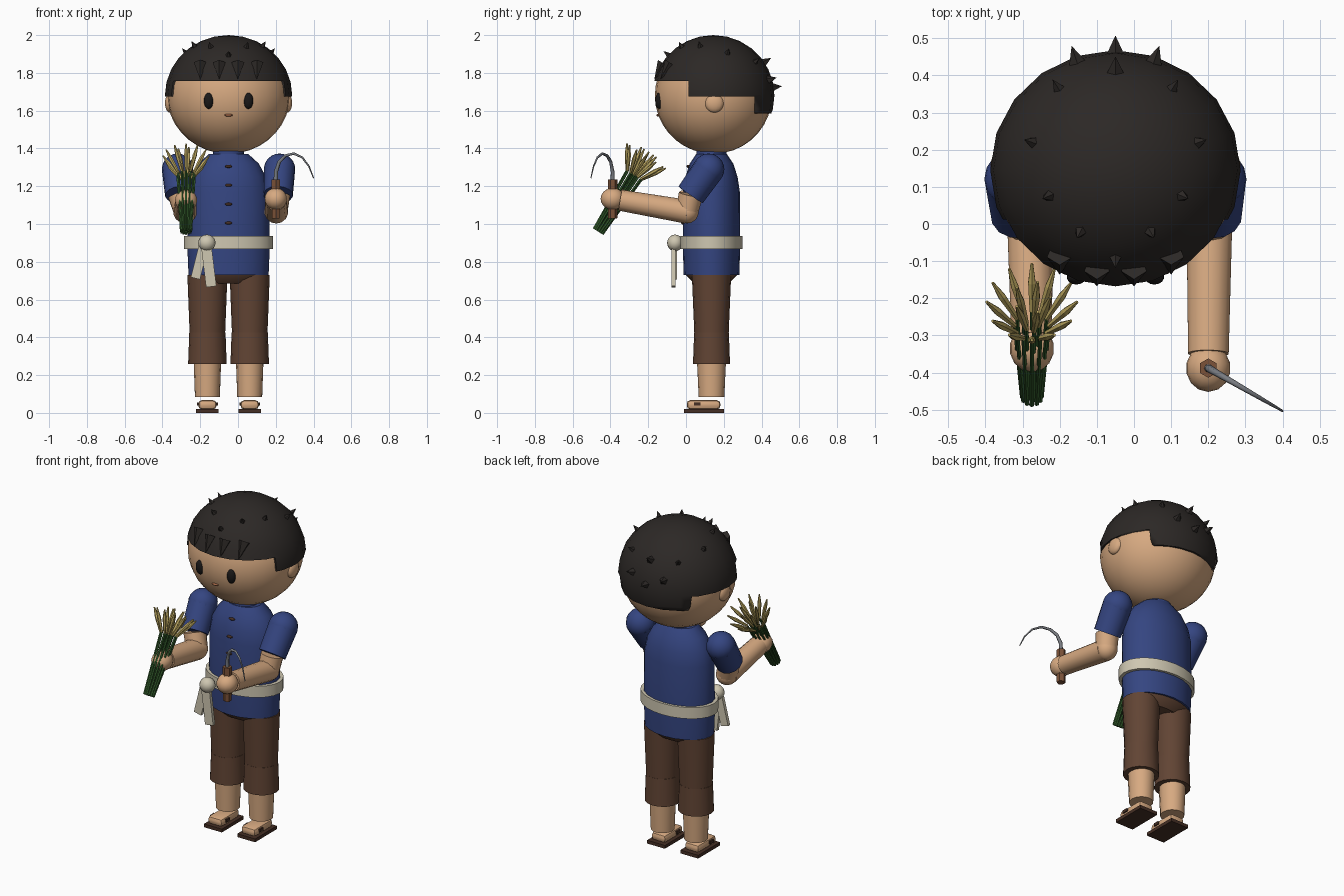
import bpy, bmesh
from math import pi, cos, sin, sqrt, radians
from mathutils import Vector, Matrix

if "Cube" in bpy.data.objects:
    bpy.data.objects.remove(bpy.data.objects["Cube"])

CX, CY = -0.05, 0.135          # body axis


def mat(name, rgb):
    m = bpy.data.materials.new(name)
    m.diffuse_color = (*rgb, 1)
    m.use_nodes = True
    m.node_tree.nodes["Principled BSDF"].inputs["Base Color"].default_value = m.diffuse_color
    return m


SKIN = mat("skin", (0.68, 0.40, 0.22))
BLUE = mat("blue_cloth", (0.035, 0.06, 0.22))
HAIR = mat("hair", (0.025, 0.021, 0.019))
BROWN = mat("brown_cloth", (0.12, 0.058, 0.034))
CREAM = mat("cream_cloth", (0.62, 0.57, 0.44))
DARK = mat("dark_leather", (0.06, 0.028, 0.018))
BLACK = mat("eye_black", (0.01, 0.009, 0.009))
LIP = mat("lip", (0.35, 0.13, 0.06))
WOOD = mat("wood", (0.20, 0.085, 0.04))
STEEL = mat("steel", (0.19, 0.20, 0.22))
GREEN = mat("stalk_green", (0.04, 0.13, 0.03))
GOLD = mat("grain_gold", (0.52, 0.40, 0.12))


def finish(bm, name, m, smooth=40):
    bmesh.ops.recalc_face_normals(bm, faces=bm.faces)
    me = bpy.data.meshes.new(name)
    bm.to_mesh(me)
    bm.free()
    ob = bpy.data.objects.new(name, me)
    bpy.context.collection.objects.link(ob)
    me.materials.append(m)
    bpy.ops.object.select_all(action='DESELECT')
    ob.select_set(True)
    bpy.context.view_layer.objects.active = ob
    if smooth:
        bpy.ops.object.shade_smooth_by_angle(angle=radians(smooth))
    return ob


def ball(name, c, r, m, u=20, v=14):
    bm = bmesh.new()
    bmesh.ops.create_uvsphere(bm, u_segments=u, v_segments=v, radius=1)
    bm.transform(Matrix.Translation(c) @ Matrix.Diagonal((*r, 1)))
    return finish(bm, name, m)


def add_rod(bm, a, b, r1, r2, n):
    a, b = Vector(a), Vector(b)
    d = b - a
    M = Matrix.Translation((a + b) / 2) @ d.to_track_quat('Z', 'Y').to_matrix().to_4x4()
    bmesh.ops.create_cone(bm, cap_ends=True, segments=n, radius1=r1, radius2=r2,
                          depth=d.length, matrix=M)


def rod(name, a, b, r1, r2, m, n=14, smooth=40):
    bm = bmesh.new()
    add_rod(bm, a, b, r1, r2, n)
    return finish(bm, name, m, smooth)


def box(name, c, s, m, rot=0, bevel=0.0):
    bm = bmesh.new()
    bmesh.ops.create_cube(bm, size=1)
    bm.transform(Matrix.Translation(c) @ Matrix.Rotation(rot, 4, 'Y') @ Matrix.Diagonal((*s, 1)))
    if bevel:
        bmesh.ops.bevel(bm, geom=bm.edges[:], offset=bevel, segments=2, profile=0.5, affect='EDGES')
    return finish(bm, name, m)


def lathe(name, prof, m, c=(CX, CY), n=20):
    """Elliptical rings (rx, ry, z) stacked and capped."""
    bm = bmesh.new()
    rings = [[bm.verts.new((c[0] + rx * cos(2 * pi * i / n), c[1] + ry * sin(2 * pi * i / n), z))
              for i in range(n)] for rx, ry, z in prof]
    for p, q in zip(rings, rings[1:]):
        for i in range(n):
            j = (i + 1) % n
            bm.faces.new((p[i], p[j], q[j], q[i]))
    bm.faces.new(rings[0])
    bm.faces.new(rings[-1])
    return finish(bm, name, m)


# head, ears, face
HC = Vector((CX, 0.145, 1.68))
ball("head", HC, (0.325, 0.31, 0.308), SKIN, 28, 18)
ball("mouth", (CX, -0.147, 1.576), (0.022, 0.01, 0.007), LIP, 12, 8)
for s, side in ((-1, "left"), (1, "right")):
    ball(side + "_ear", (CX + s * 0.312, 0.15, 1.64), (0.025, 0.05, 0.05), SKIN, 14, 10)
    ball(side + "_eye", (CX + s * 0.105, -0.143, 1.652), (0.026, 0.02, 0.043), BLACK, 14, 10)

# hair cap with a stepped lower edge
HR = (0.337, 0.323, 0.32)
hair = ball("hair", HC, HR, HAIR, 20, 14)
for y1, z1 in ((0.012, 1.757), (0.362, 1.675), (1.0, 1.585)):
    cut = box("hair_cutter", (CX, y1 - 1, z1 - 1), (2, 2, 2), HAIR)
    cut.hide_render = True
    mod = hair.modifiers.new("trim", 'BOOLEAN')
    mod.operation, mod.object = 'DIFFERENCE', cut
    bpy.context.view_layer.objects.active = hair
    bpy.ops.object.modifier_apply(modifier=mod.name)
    bpy.data.objects.remove(cut)

# hair tufts standing off the cap, and a fringe pointing down
bm = bmesh.new()
tufts = [(0, -0.24, 1), (0, 0.27, 1), (0, 0.32, 1)]
for s in (-1, 1):
    tufts += [(s * 0.095, -0.167, 1), (s * 0.18, -0.07, 1), (s * 0.225, 0.075, 1),
              (s * 0.155, 0.222, 1), (s * 0.105, 0.295, 1)]
for dx, dy, _ in tufts:
    h = sqrt(max(0.004, 1 - (dx / HR[0]) ** 2 - (dy / HR[1]) ** 2)) * HR[2]
    p = Vector((dx, dy, h))
    nrm = Vector((dx / HR[0] ** 2, dy / HR[1] ** 2, h / HR[2] ** 2)).normalized()
    k = 1.35 if dy > 0.25 else 1
    add_rod(bm, HC + p - nrm * 0.012, HC + p + nrm * 0.032 * k, 0.02 * k, 0.0, 5)
for dx in (-0.15, -0.05, 0.05, 0.15):
    y = -HR[1] * sqrt(1 - (dx / HR[0]) ** 2 - (0.18 / HR[2]) ** 2)
    yt = -HR[1] * sqrt(1 - (dx / HR[0]) ** 2 - (0.085 / HR[2]) ** 2)
    add_rod(bm, HC + Vector((dx, y, 0.17)), HC + Vector((dx, yt - 0.005, 0.085)), 0.036, 0.0, 5)
finish(bm, "hair_tufts", HAIR, 0)

# shirt, collar, buttons
lathe("shirt", [(0.212, 0.147, 0.73), (0.217, 0.151, 0.85), (0.215, 0.15, 1.17), (0.198, 0.138, 1.25),
                (0.16, 0.115, 1.32), (0.105, 0.082, 1.37)], BLUE)
lathe("collar", [(0.085, 0.08, 1.34), (0.08, 0.078, 1.395)], BLUE)
for z, y in ((1.305, 0.012), (1.205, -0.008), (1.105, -0.016), (1.005, -0.016)):
    ball("button", (CX, y, z), (0.02, 0.01, 0.008), DARK, 10, 6)

# belt with knot and hanging ends
lathe("belt", [(0.236, 0.165, 0.868), (0.236, 0.165, 0.937)], CREAM, n=24)
ball("belt_knot", (-0.165, -0.058, 0.90), (0.046, 0.042, 0.044), CREAM, 16, 10)
box("belt_end_short", (-0.205, -0.058, 0.795), (0.05, 0.02, 0.17), CREAM, radians(14))
box("belt_end_long", (-0.154, -0.066, 0.77), (0.055, 0.02, 0.205), CREAM, radians(-7))

# trousers, legs, sandals
lathe("hips", [(0.15, 0.09, 0.685), (0.207, 0.135, 0.728), (0.207, 0.145, 0.76)], BROWN)
for s, side in ((-1, "left"), (1, "right")):
    x = CX + s * 0.112
    lathe(side + "_thigh", [(0.094, 0.091, 0.42), (0.106, 0.104, 0.73)], BROWN, (x, CY), 16)
    lathe(side + "_cuff", [(0.102, 0.098, 0.26), (0.096, 0.092, 0.425)], BROWN, (x, CY), 16)
    lathe(side + "_calf", [(0.066, 0.068, 0.085), (0.073, 0.077, 0.28)], SKIN, (x, CY), 16)
    box(side + "_foot", (x, 0.093, 0.043), (0.096, 0.178, 0.048), SKIN, bevel=0.018)
    box(side + "_sole", (x, 0.095, 0.01), (0.12, 0.21, 0.02), DARK)
    box(side + "_sandal_strap", (x, 0.06, 0.047), (0.11, 0.035, 0.018), DARK)

# arms: shoulder, sleeve, elbow, forearm, hand
for side, sh, sl, el, hd in (
        ("right", (0.22, 0.12, 1.29), (0.213, 0.025, 1.155), (0.203, 0.005, 1.065), (0.2, -0.388, 1.133)),
        ("left", (-0.32, 0.12, 1.29), (-0.308, 0.025, 1.155), (-0.28, 0.005, 1.065), (-0.275, -0.335, 1.125))):
    ball(side + "_shoulder", sh, (0.083, 0.083, 0.083), BLUE, 16, 12)
    rod(side + "_sleeve", sh, sl, 0.083, 0.078, BLUE)
    rod(side + "_upper_arm", sl, el, 0.064, 0.06, SKIN)
    ball(side + "_elbow", el, (0.062, 0.062, 0.062), SKIN, 14, 10)
    rod(side + "_forearm", el, Vector(el).lerp(Vector(hd), 0.9), 0.063, 0.056, SKIN)
    ball(side + "_hand", hd, (0.06, 0.064, 0.058), SKIN, 14, 10)

# sickle
rod("sickle_handle", (0.2, -0.388, 1.03), (0.2, -0.388, 1.235), 0.024, 0.026, WOOD, 6, 0)
cu = bpy.data.curves.new("sickle_blade", 'CURVE')
cu.dimensions, cu.bevel_depth, cu.bevel_resolution, cu.use_fill_caps = '3D', 0.011, 1, True
path = [(0, 1.225), (0.002, 1.28), (0.022, 1.33), (0.06, 1.362), (0.11, 1.373),
        (0.162, 1.352), (0.203, 1.305), (0.231, 1.243)]
sp = cu.splines.new('POLY')
sp.points.add(len(path) - 1)
for i, (d, z) in enumerate(path):
    sp.points[i].co = (0.2 + d * 0.866, -0.388 - d * 0.5, z, 1)
    sp.points[i].radius = 1.1 - 0.12 * i
cu.materials.append(STEEL)
bpy.context.collection.objects.link(bpy.data.objects.new("sickle_blade", cu))

# grain sheaf: stalks and spreading ears
base = Vector((-0.275, -0.465, 0.96))
axis = Vector((0, 0.255, 0.40)).normalized()
u, w = Vector((1, 0, 0)), axis.cross(Vector((1, 0, 0)))
stalks, ears = bmesh.new(), bmesh.new()
for count, rb, rt, tip, length in ((12, 0.026, 0.046, 0.122, 0.475), (5, 0.012, 0.018, 0.05, 0.50)):
    for i in range(count):
        a = 2 * pi * i / count
        d = u * cos(a) + w * sin(a)
        mid = base + axis * 0.355 + d * rt
        end = base + axis * length + d * tip
        add_rod(stalks, base + d * rb, mid, 0.007, 0.006, 6)
        add_rod(ears, mid, mid.lerp(end, 0.6), 0.007, 0.0115, 6)
        add_rod(ears, mid.lerp(end, 0.6), end, 0.0115, 0.004, 6)
finish(stalks, "grain_stalks", GREEN)
finish(ears, "grain_ears", GOLD)
